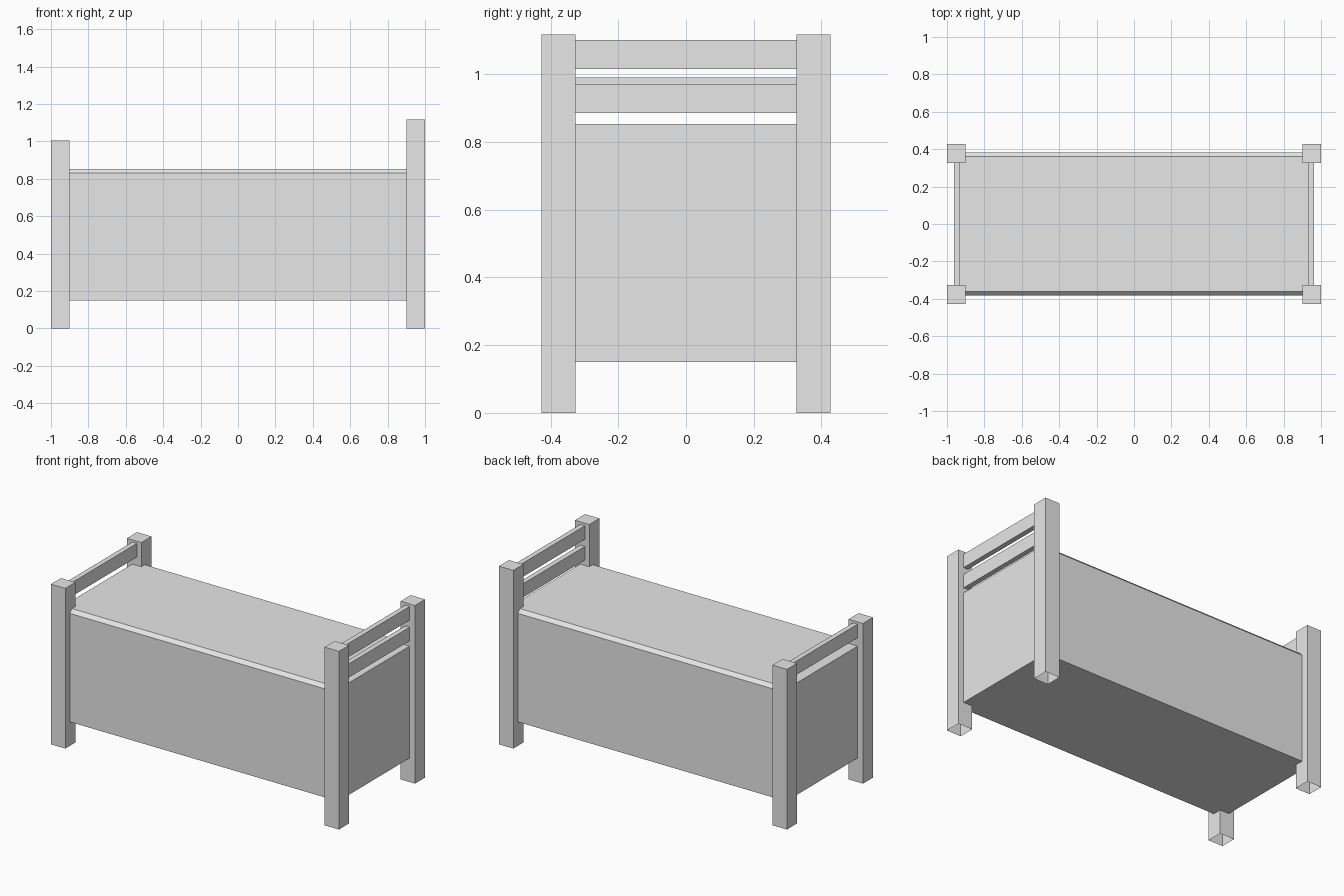
import bpy, bmesh

if "Cube" in bpy.data.objects:
    bpy.data.objects.remove(bpy.data.objects["Cube"])

# One pale grey colour for the whole bench
grey = bpy.data.materials.new("pale_grey")
grey.diffuse_color = (0.8, 0.8, 0.8, 1)
grey.use_nodes = True
grey.node_tree.nodes["Principled BSDF"].inputs["Base Color"].default_value = grey.diffuse_color


def finish(name, bm):
    mesh = bpy.data.meshes.new(name)
    bm.to_mesh(mesh)
    bm.free()
    mesh.materials.append(grey)
    obj = bpy.data.objects.new(name, mesh)
    bpy.context.collection.objects.link(obj)
    return obj


def box(name, x, y, z, open_sides=()):
    """Box from (min, max) ranges; open_sides lists (axis, sign) faces to leave out."""
    bm = bmesh.new()
    bmesh.ops.create_cube(bm, size=1)
    drop = [f for f in bm.faces
            if any(f.normal[a] * s > 0.5 for a, s in open_sides)]
    bmesh.ops.delete(bm, geom=drop, context='FACES_ONLY')
    for v in bm.verts:
        for i, (lo, hi) in enumerate((x, y, z)):
            v.co[i] = lo if v.co[i] < 0 else hi
    return finish(name, bm)


POST_IN, POST_OUT = 0.327, 0.427
TOP, BASE = 0.853, 0.15

# Chest body: chamfered profile swept between the posts
profile = [(-0.382, BASE), (0.382, BASE), (0.382, 0.831),
           (0.361, TOP), (-0.361, TOP), (-0.382, 0.831)]
bm = bmesh.new()
left = [bm.verts.new((-0.9, y, z)) for y, z in profile]
right = [bm.verts.new((0.9, y, z)) for y, z in profile]
n = len(profile)
for i in range(n):
    j = (i + 1) % n
    bm.faces.new((left[i], left[j], right[j], right[i]))
bmesh.ops.recalc_face_normals(bm, faces=bm.faces)
if max(bm.faces, key=lambda f: f.calc_center_median().z).normal.z < 0:
    bmesh.ops.reverse_faces(bm, faces=bm.faces)
finish("chest_body", bm)

# Each end: two posts open at the foot, an end panel and its rails
ends = [("left", -1, 1.005, [0.905]),
        ("right", 1, 1.118, [0.886, 1.016])]
for side, s, post_top, rails in ends:
    def span(a, b):
        return tuple(sorted((s * a, s * b)))

    for place, t in (("front", -1), ("back", 1)):
        box(f"{place}_{side}_post", span(0.9, 1.0),
            tuple(sorted((t * POST_IN, t * POST_OUT))), (0, post_top), [(2, -1)])
    box(f"{side}_end_panel", span(0.9, 0.963), (-POST_IN, POST_IN), (BASE, TOP),
        [(0, -s), (1, 1), (1, -1)])
    for i, z in enumerate(rails):
        box(f"{side}_rail_{i + 1}", span(0.931, 0.963), (-POST_IN, POST_IN),
            (z, z + 0.086), [(1, 1), (1, -1)])
